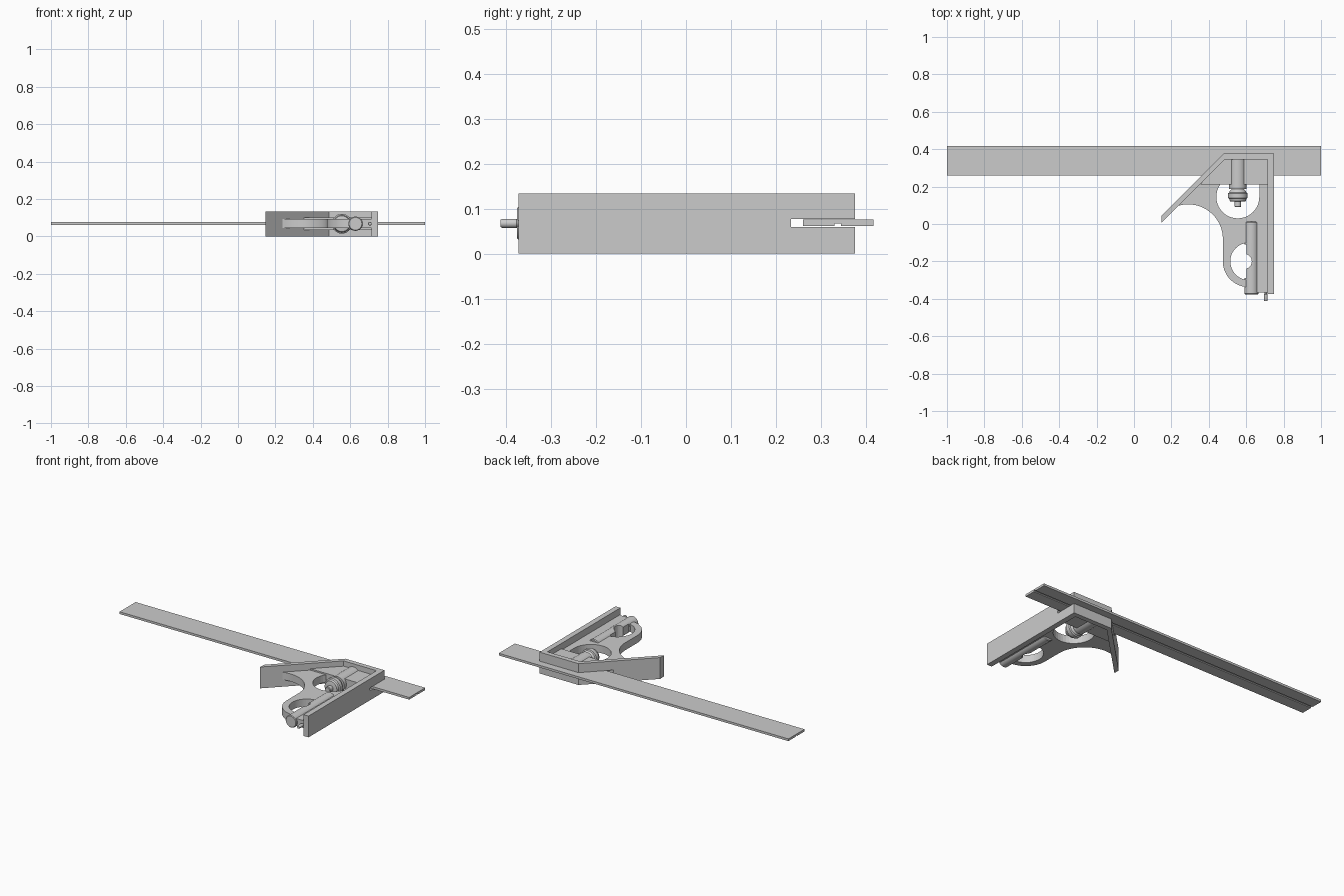
import bpy, bmesh
from math import sin, cos, radians, pi
from mathutils import Vector, Matrix

if "Cube" in bpy.data.objects:
    bpy.data.objects.remove(bpy.data.objects["Cube"])

ZC = 0.068  # mid height of the head


def finish(name, bm, smooth=False):
    bmesh.ops.recalc_face_normals(bm, faces=bm.faces[:])
    me = bpy.data.meshes.new(name)
    bm.to_mesh(me)
    bm.free()
    ob = bpy.data.objects.new(name, me)
    bpy.context.collection.objects.link(ob)
    if smooth:
        activate(ob)
        bpy.ops.object.shade_smooth_by_angle(angle=radians(35))
    return ob


def activate(ob):
    bpy.ops.object.select_all(action='DESELECT')
    ob.select_set(True)
    bpy.context.view_layer.objects.active = ob


def prism(name, pts, z0, z1, smooth=False):
    bm = bmesh.new()
    f = bm.faces.new([bm.verts.new((x, y, z0)) for x, y in pts])
    r = bmesh.ops.extrude_face_region(bm, geom=[f])
    vs = [v for v in r['geom'] if isinstance(v, bmesh.types.BMVert)]
    bmesh.ops.translate(bm, verts=vs, vec=(0, 0, z1 - z0))
    return finish(name, bm, smooth)


def box(name, x0, x1, y0, y1, z0, z1):
    return prism(name, [(x0, y0), (x1, y0), (x1, y1), (x0, y1)], z0, z1)


def arc(cx, cy, r, a0, a1, n=24):
    return [(cx + r * cos(radians(a0 + (a1 - a0) * i / n)),
             cy + r * sin(radians(a0 + (a1 - a0) * i / n))) for i in range(n + 1)]


def lathe_y(name, x, profile, n=40):
    """Closed solid turned about a y-parallel axis; profile is (radius, y)."""
    bm = bmesh.new()
    rings = [[bm.verts.new((x + r * cos(2 * pi * i / n), y, ZC + r * sin(2 * pi * i / n)))
              for i in range(n)] for r, y in profile]
    for a, b in zip(rings, rings[1:]):
        for i in range(n):
            j = (i + 1) % n
            bm.faces.new((a[i], a[j], b[j], b[i]))
    bm.faces.new(rings[0])
    bm.faces.new(rings[-1])
    return finish(name, bm, True)


def cut(ob, *cutters):
    activate(ob)
    for c in cutters:
        m = ob.modifiers.new("cut", 'BOOLEAN')
        m.operation = 'DIFFERENCE'
        m.solver = 'EXACT'
        m.object = c
        bpy.ops.object.modifier_apply(modifier=m.name)


# Ruler blade with a groove along the underside
section = [(0.26, 0.062), (0.331, 0.062), (0.331, 0.068), (0.345, 0.068),
           (0.345, 0.062), (0.418, 0.062), (0.418, 0.076), (0.26, 0.076)]
bm = bmesh.new()
f = bm.faces.new([bm.verts.new((-1, y, z)) for y, z in section])
r = bmesh.ops.extrude_face_region(bm, geom=[f])
bmesh.ops.translate(bm, vec=(2, 0, 0),
                    verts=[v for v in r['geom'] if isinstance(v, bmesh.types.BMVert)])
finish("ruler_blade", bm)

# Frame: square fence, top wall and mitre fence
frame = prism("head_frame", [(0.748, -0.373), (0.748, 0.376), (0.479, 0.376), (0.148, 0.045),
                             (0.148, 0.008), (0.487, 0.346), (0.714, 0.346), (0.714, -0.373)],
              0.001, 0.134)

# Thin web with its curved outline
web = prism("head_web", [(0.72, 0.35), (0.485, 0.35), (0.232, 0.097)]
            + arc(0.29, -0.08, 0.185, 106, 0)
            + arc(0.612, -0.2, 0.137, 180, 270)
            + [(0.63, -0.365), (0.72, -0.365)], 0.045, 0.092, True)

# Thicker block around the clamp screw
block = prism("clamp_block", [(0.352, 0.21), (0.72, 0.21), (0.72, 0.35), (0.488, 0.35)],
              0.035, 0.101)
boss = lathe_y("clamp_boss", 0.555, [(0.047, 0.187), (0.047, 0.35)])

# Cutters: blade slot, clamp opening, level opening
slot = box("slot_cutter", 0.05, 0.85, 0.234, 0.45, 0.060, 0.078)
opening = prism("opening_cutter", arc(0.555, 0.145, 0.115, 145, 360)
                + [(0.67, 0.21), (0.461, 0.21)], -0.1, 0.3)
level_hole = prism("level_hole_cutter", arc(0.615, -0.2, 0.1, 90, 270), -0.1, 0.3)
window = prism("window_cutter", arc(0.59, -0.2, 0.04, 0, 345, 23), -0.1, 0.3)
flat = box("flat_cutter", 0.5, 0.601, -0.29, -0.11, -0.1, 0.3)

# Spirit level barrel
level = lathe_y("level_barrel", 0.628, [(0.034, -0.376), (0.038, -0.372),
                                        (0.038, 0.008), (0.034, 0.013)])
cut(frame, slot)
cut(web, opening, level_hole, window, slot)
cut(block, slot)
cut(boss, slot)
cut(level, flat, window)
for c in (slot, opening, level_hole, window, flat):
    bpy.data.objects.remove(c)

# Clamp nut, screw tip and scriber pin
lathe_y("clamp_nut", 0.555, [(0.03, 0.119), (0.042, 0.122), (0.046, 0.135), (0.053, 0.14),
                             (0.053, 0.164), (0.046, 0.168), (0.042, 0.178), (0.03, 0.19)])
lathe_y("clamp_screw", 0.555, [(0.014, 0.09), (0.018, 0.094), (0.018, 0.2)])
lathe_y("scriber_pin", 0.705, [(0.008, -0.413), (0.01, -0.41), (0.01, -0.377),
                               (0.006, -0.372), (0.006, -0.33)], 20)
